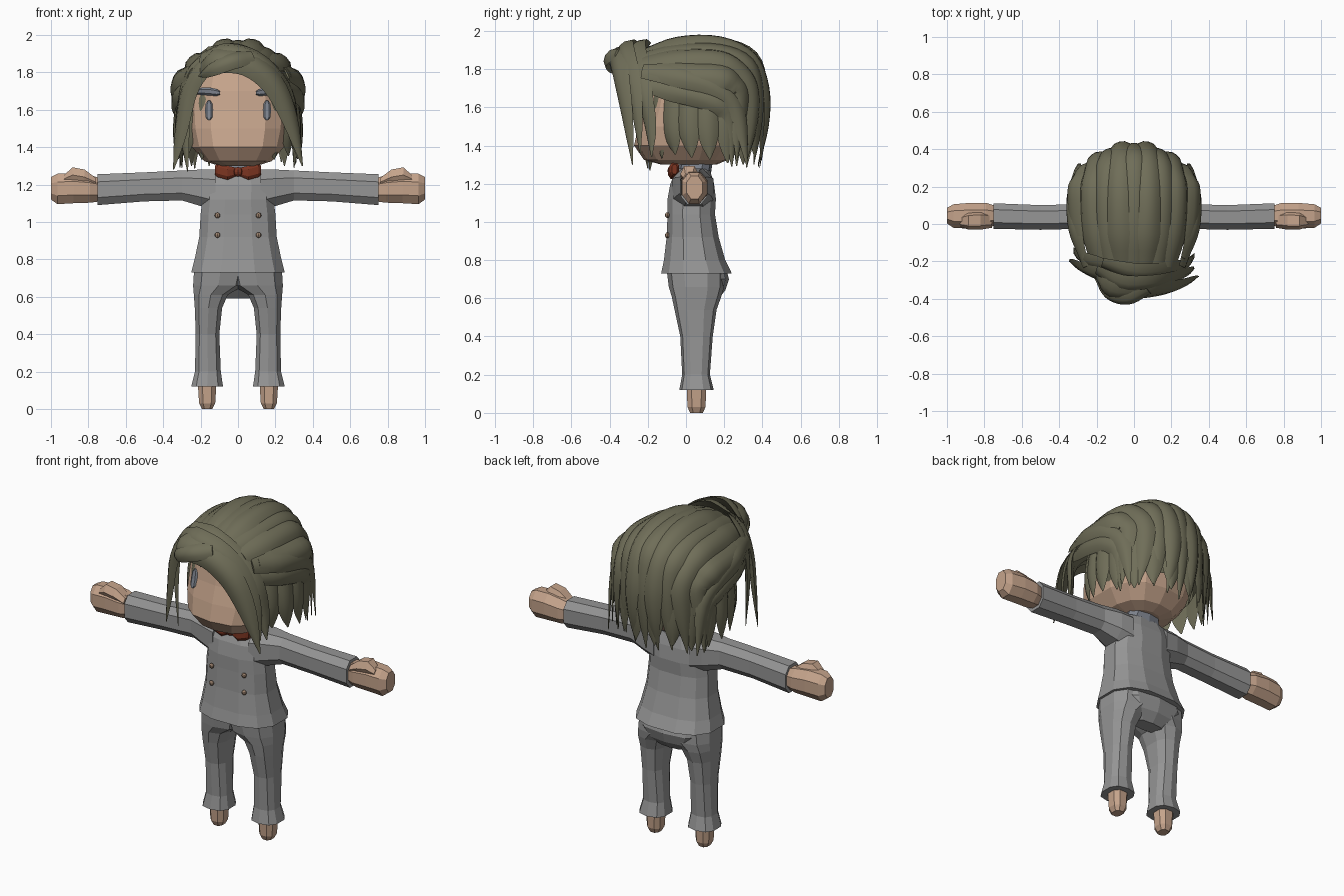
import bpy, bmesh, math, random
from mathutils import Vector
from mathutils.bvhtree import BVHTree

random.seed(4)
if "Cube" in bpy.data.objects:
    bpy.data.objects.remove(bpy.data.objects["Cube"], do_unlink=True)


def material(name, r, g, b):
    m = bpy.data.materials.new(name)
    m.use_nodes = True
    m.diffuse_color = (r, g, b, 1)
    m.node_tree.nodes["Principled BSDF"].inputs["Base Color"].default_value = (r, g, b, 1)
    return m


SKIN = material("skin", .56, .37, .26)
HAIR = material("olive_hair", .16, .155, .098)
CLOTH = material("grey_cloth", .3, .3, .3)
RED = material("rust_red", .2, .035, .015)
SLATE = material("slate", .2, .22, .26)
BRASS = material("dull_brass", .34, .23, .16)


def finish(name, bm, mat, mirror=False, smooth=False):
    bmesh.ops.recalc_face_normals(bm, faces=bm.faces)
    me = bpy.data.meshes.new(name)
    bm.to_mesh(me)
    bm.free()
    me.materials.append(mat)
    ob = bpy.data.objects.new(name, me)
    bpy.context.collection.objects.link(ob)
    if mirror:
        ob.modifiers.new("Mirror", "MIRROR").use_mirror_merge = False
    if smooth:
        bpy.ops.object.select_all(action="DESELECT")
        ob.select_set(True)
        bpy.context.view_layer.objects.active = ob
        bpy.ops.object.shade_smooth_by_angle(angle=math.radians(35))
    return ob


def skin_rings(bm, rings):
    """Bridge rings of points into a closed tube."""
    vs = [[bm.verts.new(p) for p in ring] for ring in rings]
    n = len(vs[0])
    for a, b in zip(vs, vs[1:]):
        for i in range(n):
            bm.faces.new((a[i], a[(i + 1) % n], b[(i + 1) % n], b[i]))
    bm.faces.new(vs[0])
    bm.faces.new(vs[-1])


def loft(name, rings, mat, axis="z", sides=10, power=2.6, mirror=False):
    """Rounded sections; each ring is (position, a min, a max, y min, y max)."""
    def curve(v):
        return math.copysign(abs(v) ** (2 / power), v)
    out = []
    for t, a0, a1, y0, y1 in rings:
        ring = []
        for i in range(sides):
            ang = math.tau * (i + .5) / sides
            a = (a0 + a1) / 2 + (a1 - a0) / 2 * curve(math.cos(ang)) / curve(math.cos(math.pi / sides))
            y = (y0 + y1) / 2 + (y1 - y0) / 2 * curve(math.sin(ang))
            ring.append((a, y, t) if axis == "z" else (t, y, a))
        out.append(ring)
    bm = bmesh.new()
    skin_rings(bm, out)
    return finish(name, bm, mat, mirror)


def sym(rings):
    return [(z, -h, h, y0, y1) for z, h, y0, y1 in rings]


def ball(name, loc, size, mat, mirror=False):
    bm = bmesh.new()
    bmesh.ops.create_uvsphere(bm, u_segments=8, v_segments=6, radius=1)
    for v in bm.verts:
        v.co = Vector(loc) + v.co * Vector(size)
    return finish(name, bm, mat, mirror)


# Clothes
loft("jacket", sym([(.73, .25, -.135, .245), (.8, .232, -.12, .21), (.92, .207, -.105, .175),
     (1.04, .2, -.1, .155), (1.12, .19, -.1, .16), (1.2, .2, -.085, .15),
     (1.265, .15, -.055, .13), (1.285, .1, -.03, .11)]), CLOTH, sides=12)
loft("sleeve", [(.12, 1.06, 1.28, -.08, .15), (.2, 1.085, 1.28, -.06, .14),
     (.3, 1.115, 1.275, -.03, .11), (.5, 1.11, 1.265, -.035, .105),
     (.75, 1.09, 1.255, -.03, .115)], CLOTH, "x", 8, mirror=True)
loft("trouser_leg", [(.12, .08, .25, -.035, .145), (.2, .092, .23, -.02, .125),
     (.4, .1, .226, -.03, .14), (.54, .085, .231, -.06, .16), (.61, .055, .236, -.075, .185),
     (.66, -.03, .24, -.09, .2), (.74, -.05, .235, -.1, .2)], CLOTH, mirror=True)
loft("trouser_seat", sym([(.59, .09, .07, .16), (.64, .16, .02, .205), (.7, .2, 0, .225),
     (.74, .21, -.05, .215)]), CLOTH)
loft("collar", sym([(1.25, .12, -.05, .13), (1.315, .1, -.03, .14)]), SLATE)
loft("bow_wing", [(.01, 1.245, 1.29, -.08, -.045), (.055, 1.225, 1.3, -.095, -.04),
     (.11, 1.24, 1.315, -.085, -.035), (.122, 1.25, 1.3, -.075, -.045)], RED, "x", 8, mirror=True)
ball("bow_knot", (0, -.075, 1.268), (.027, .022, .026), RED)
for z in (.93, 1.035):
    ball("jacket_button", (.11, -.098, z), (.015, .012, .015), BRASS, True)

# Body
loft("neck", sym([(1.22, .08, -.02, .11), (1.34, .08, -.02, .11)]), SKIN, sides=8)
loft("foot", [(0, .137, .193, .02, .09), (.03, .122, .208, .005, .105),
     (.14, .115, .215, 0, .11)], SKIN, sides=8, mirror=True)
loft("hand", [(.74, 1.11, 1.235, -.01, .1), (.79, 1.103, 1.25, -.03, .118),
     (.88, 1.1, 1.262, -.03, .118), (.965, 1.095, 1.258, -.025, .11),
     (1, 1.12, 1.24, 0, .09)], SKIN, "x", 8, 2.2, mirror=True)
loft("thumb", [(.76, 1.19, 1.235, -.02, .06), (.82, 1.2, 1.28, -.03, .07),
     (.885, 1.21, 1.292, -.03, .065), (.93, 1.21, 1.25, -.015, .045)], SKIN, "x", 6, mirror=True)
head = loft("head", sym([(1.3, .1, -.13, .16), (1.325, .18, -.22, .22), (1.4, .245, -.272, .28),
            (1.5, .27, -.25, .31), (1.6, .275, -.22, .33), (1.7, .27, -.2, .33),
            (1.8, .24, -.165, .3), (1.88, .15, -.06, .22)]), SKIN, sides=14)

# Eyes and brows, seated on the face
bpy.context.view_layer.update()
tree = BVHTree.FromObject(head, bpy.context.evaluated_depsgraph_get())


def face_y(x, z):
    return tree.ray_cast(Vector((x, -2, z)), Vector((0, 1, 0)))[0].y


eye_rings = []
for z, h in ((1.545, .008), (1.56, .019), (1.595, .021), (1.63, .019), (1.648, .008)):
    y = face_y(.155, z)
    eye_rings.append((z, .155 - h, .155 + h, y - .016, y + .02))
loft("eye", eye_rings, SLATE, sides=8, mirror=True)
brow_rings = []
for x, z, h in ((.095, 1.69, .009), (.115, 1.692, .019), (.15, 1.697, .021),
                (.19, 1.699, .02), (.215, 1.697, .016), (.232, 1.692, .007)):
    y = face_y(x, z)
    brow_rings.append((x, z - h, z + h, y - .02, y + .03))
loft("eyebrow", brow_rings, SLATE, "x", 8, mirror=True)


# Hair
CENTRE = Vector((0, .1, 1.6))


def lock(bm, points, width, thick=.022, steps=16):
    """Tapered, ridged lock along a smooth path, facing away from the head centre."""
    p = [Vector(q) for q in points]
    p = [p[0] * 2 - p[1]] + p + [p[-1] * 2 - p[-2]]
    spans = len(p) - 3

    def at(t):
        k = min(int(t * spans), spans - 1)
        f = t * spans - k
        a, b, c, d = p[k:k + 4]
        return .5 * (2 * b + (c - a) * f + (2 * a - 5 * b + 4 * c - d) * f ** 2
                     + (3 * b - a - 3 * c + d) * f ** 3)
    rings = []
    for i in range(steps + 1):
        t = i / steps
        o = at(t)
        tan = (at(min(t + .02, 1)) - at(max(t - .02, 0))).normalized()
        side = tan.cross(o - CENTRE).normalized()
        out = side.cross(tan)
        w = width / 2 * min(1, .6 + 2.5 * t) * max(.05, 1 - t ** 5)
        h = thick * max(.1, 1 - t ** 4) * min(1, .3 + 3 * t)
        rings.append([o + side * w * s + out * h * k for s, k in
                      ((-1, -.4), (-.5, .75), (0, 1), (.5, .75), (1, -.4), (0, -.6))])
    skin_rings(bm, rings)


# Scalp shell, open over the face
bm = bmesh.new()
bmesh.ops.create_uvsphere(bm, u_segments=24, v_segments=16, radius=1)
for v in bm.verts:
    v.co = Vector((0, .11, 1.62)) + v.co * Vector((.31, .305, .33))
bare = [f for f in bm.faces if f.calc_center_median().z < 1.42
        or (f.calc_center_median().y < .02 and f.calc_center_median().z < 1.78)]
bmesh.ops.delete(bm, geom=bare, context="FACES")
finish("hair_scalp", bm, HAIR, smooth=True)

# Long locks swept from the hairline over the crown and down the back
bm = bmesh.new()
for i in range(-4, 5):
    u = i / 4
    q = u * u
    lift = .014 * (i % 2)
    lock(bm, [(.26 * u, -.23, 1.9 - .11 * q), (.31 * u, -.05, 1.945 - .17 * q + lift),
              (.325 * u, .18, 1.945 - .18 * q + lift), (.3 * u, .355 - .1 * q, 1.875 - .16 * q),
              (.29 * u, .412 - .13 * q + lift, 1.7 - .04 * q), (.3 * u, .415 - .14 * q + lift, 1.5),
              (.31 * u, .385 - .12 * q, 1.28 + random.uniform(0, .05))],
         .135, steps=24)
finish("hair_crown_locks", bm, HAIR, smooth=True)

# Side locks, hanging under a swept layer
bm = bmesh.new()
for i in range(8):
    a = math.radians(-54 + 19 * i)
    c, s = math.cos(a), math.sin(a)
    tip = 1.35 - .05 * max(s, 0) + random.uniform(-.03, .03)
    lock(bm, [(.285 * c, .1 + .28 * s, 1.76), (.315 * c, .1 + .3 * s, 1.62),
              (.33 * c, .1 + .305 * s, 1.48), (.33 * c, .11 + .29 * s, tip)], .135)
for d in (0, .08):
    lock(bm, [(.275, -.19, 1.79 - d), (.325, -.02, 1.76 - d), (.335, .15, 1.71 - d),
              (.31, .27 - d / 2, 1.58 - d / 2), (.3, .32 - d, 1.29)], .125)
finish("hair_side_locks", bm, HAIR, mirror=True, smooth=True)

# Parted fringe
bm = bmesh.new()
lock(bm, [(-.2, -.27, 1.82), (-.12, -.36, 1.865), (.05, -.36, 1.85), (.19, -.34, 1.74),
          (.28, -.31, 1.55), (.345, -.28, 1.3)], .15, .03, 20)
lock(bm, [(-.2, -.25, 1.87), (-.07, -.32, 1.905), (.08, -.32, 1.87), (.2, -.29, 1.76),
          (.28, -.26, 1.58), (.32, -.24, 1.36)], .14, .03, 20)
lock(bm, [(-.17, -.21, 1.91), (0, -.26, 1.91), (.16, -.25, 1.82), (.26, -.225, 1.68),
          (.295, -.19, 1.5), (.32, -.18, 1.34)], .13, .03, 20)
lock(bm, [(-.04, -.27, 1.9), (-.18, -.27, 1.83), (-.265, -.24, 1.7), (-.305, -.22, 1.5),
          (-.345, -.2, 1.28)], .12)
lock(bm, [(-.1, -.24, 1.92), (-.24, -.2, 1.8), (-.295, -.17, 1.6), (-.27, -.19, 1.27)], .12)
lock(bm, [(.08, -.36, 1.89), (-.04, -.405, 1.86), (-.14, -.38, 1.82), (-.21, -.29, 1.78)], .1)
finish("hair_fringe", bm, HAIR, smooth=True)
